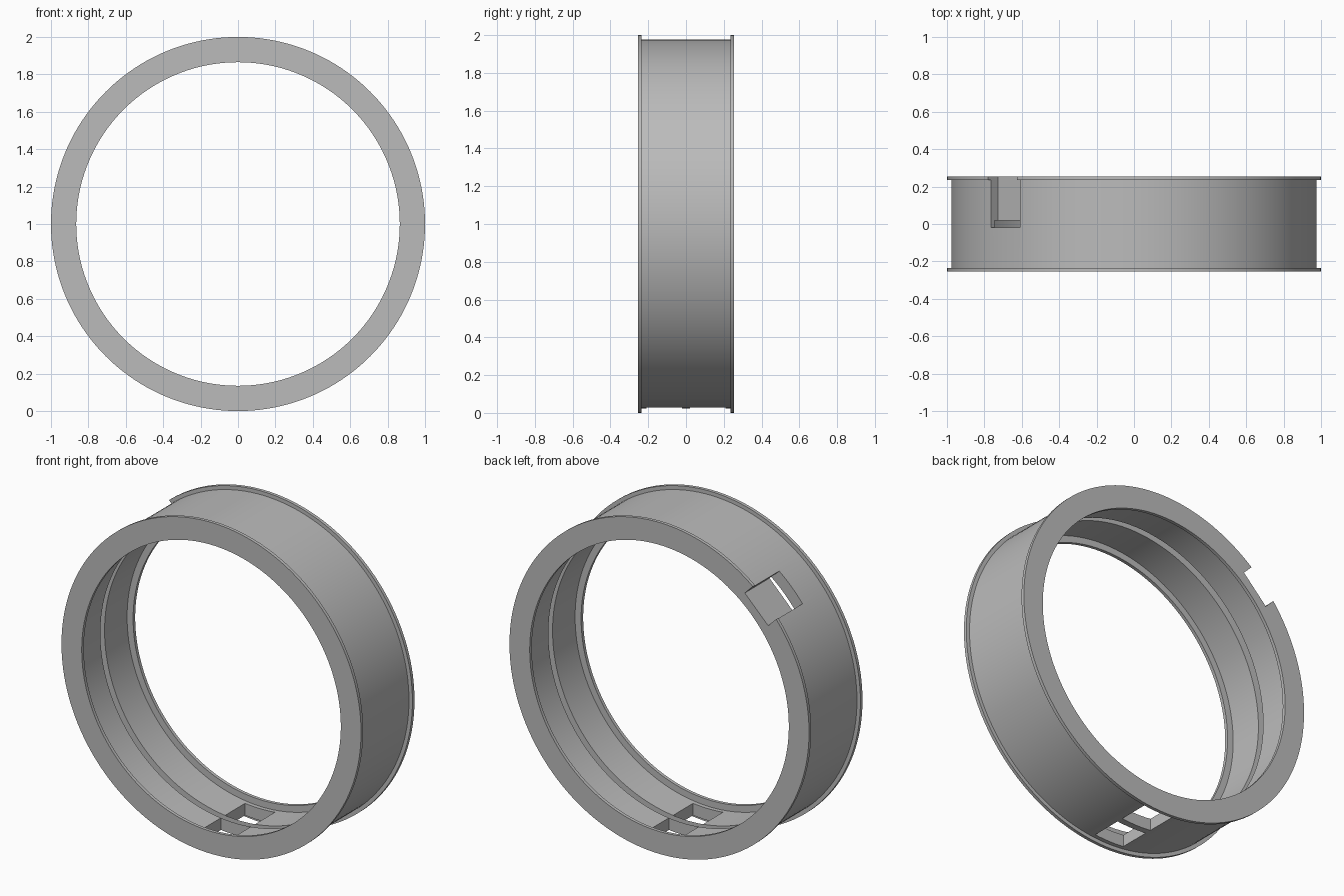
import bpy, bmesh, math
from mathutils import Matrix

old = bpy.data.objects.get("Cube")
if old:
    bpy.data.objects.remove(old, do_unlink=True)

# Single grey material
grey = bpy.data.materials.new("plain_grey")
grey.use_nodes = True
color = (0.5, 0.5, 0.5, 1)
grey.diffuse_color = color
grey.node_tree.nodes["Principled BSDF"].inputs["Base Color"].default_value = color

SEGMENTS = 160
INNER, LIP, GROOVE, WALL, FLANGE = 0.905, 0.865, 0.95, 0.977, 1.0
EDGE, STEP, SLOT = 0.255, 0.235, 0.02


def add_object(name, bm):
    bmesh.ops.recalc_face_normals(bm, faces=bm.faces)
    mesh = bpy.data.meshes.new(name)
    bm.to_mesh(mesh)
    bm.free()
    obj = bpy.data.objects.new(name, mesh)
    bpy.context.collection.objects.link(obj)
    return obj


def lathe(name, profile):
    """Revolve a closed (radius, y) profile around the y axis."""
    bm = bmesh.new()
    rings = []
    for i in range(SEGMENTS):
        a = math.tau * i / SEGMENTS
        rings.append([bm.verts.new((r * math.sin(a), y, 1 + r * math.cos(a)))
                      for r, y in profile])
    n = len(profile)
    for i, ring in enumerate(rings):
        after = rings[(i + 1) % SEGMENTS]
        for j in range(n):
            k = (j + 1) % n
            bm.faces.new((ring[j], ring[k], after[k], after[j]))
    return add_object(name, bm)


def cut(target, angle, half_width, y0, y1, r0, r1):
    """Cut a box that points outward at an angle from the top."""
    bm = bmesh.new()
    bmesh.ops.create_cube(bm, size=1)
    size = Matrix.Diagonal((2 * half_width, y1 - y0, r1 - r0, 1))
    place = Matrix.Translation((0, (y0 + y1) / 2, (r0 + r1) / 2))
    turn = Matrix.Translation((0, 0, 1)) @ Matrix.Rotation(angle, 4, 'Y')
    bmesh.ops.transform(bm, matrix=turn @ place @ size, verts=bm.verts)
    cutter = add_object("cutter", bm)
    cutter.hide_render = True
    mod = target.modifiers.new("cut", 'BOOLEAN')
    mod.operation = 'DIFFERENCE'
    mod.solver = 'EXACT'
    mod.object = cutter
    bpy.context.view_layer.objects.active = target
    bpy.ops.object.modifier_apply(modifier=mod.name)
    bpy.data.objects.remove(cutter, do_unlink=True)


# Ring body with end flanges, inner lips and a central inner groove
half = [(GROOVE, SLOT), (INNER, SLOT), (INNER, STEP), (LIP, STEP),
        (LIP, EDGE), (FLANGE, EDGE), (FLANGE, STEP), (WALL, STEP)]
ring = lathe("flanged_ring", half + [(r, -y) for r, y in reversed(half)])

# Notch through the rear flange, opening into the groove
cut(ring, -math.pi / 4, 0.11, -SLOT, 0.3, 0.918, 1.1)

# Pair of bottom windows, leaving a thin bar across the groove
for y0, y1 in ((-0.21, -SLOT), (SLOT, 0.21)):
    cut(ring, math.pi, 0.1, y0, y1, 0.8, 1.1)

ring.data.materials.clear()
ring.data.materials.append(grey)
bpy.ops.object.select_all(action='DESELECT')
ring.select_set(True)
bpy.context.view_layer.objects.active = ring
bpy.ops.object.shade_smooth_by_angle(angle=math.radians(30))
